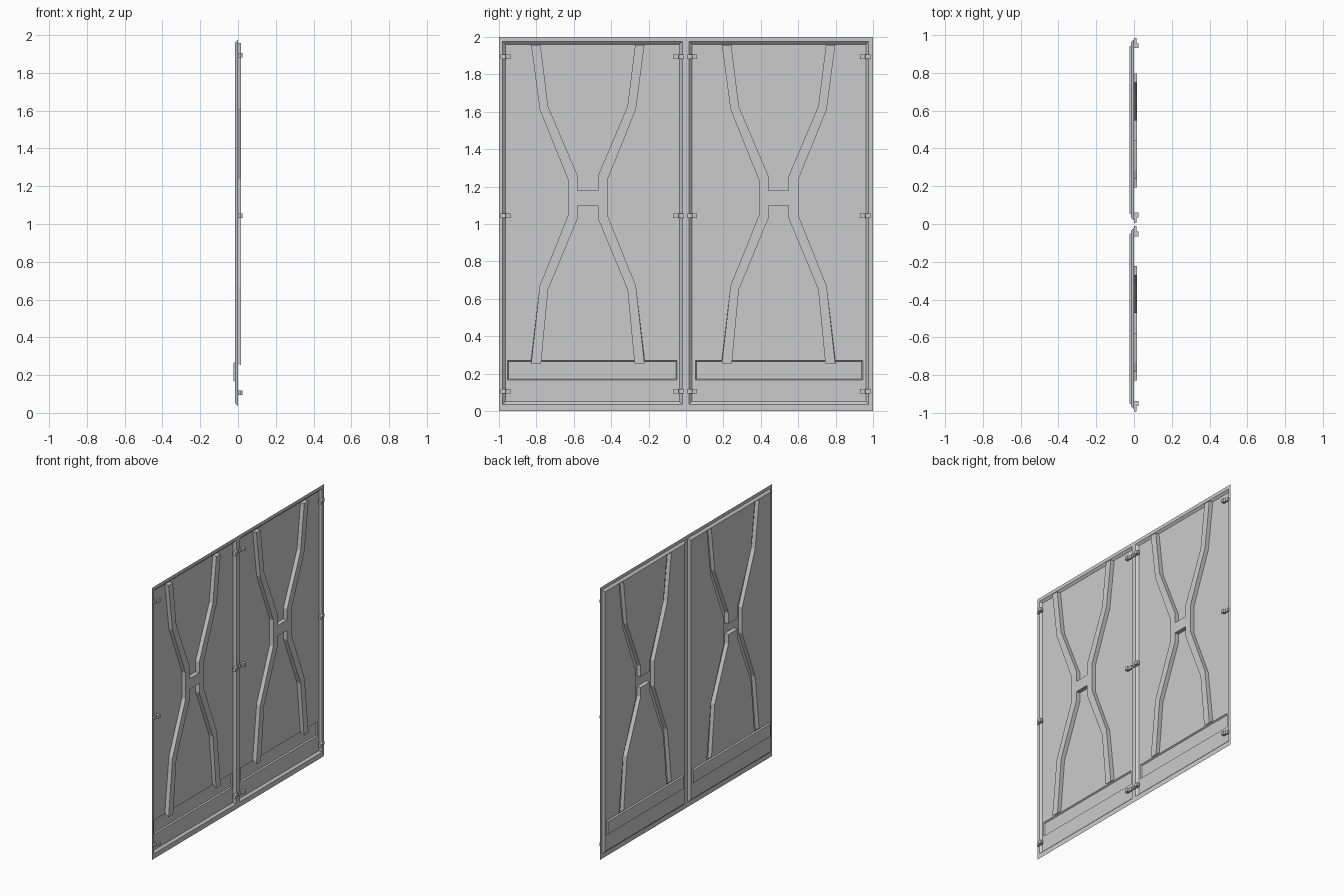
import bpy, bmesh

if "Cube" in bpy.data.objects:
    bpy.data.objects.remove(bpy.data.objects["Cube"])

FLANGE_X, PAN_X, POCKET_X, RIB_X = 0.0, -0.015, -0.024, 0.015

# (pan y range, rib centre, pocket y range)
DOORS = {
    "left": ((-0.98, -0.02), -0.525, (-0.955, -0.048)),
    "right": ((0.017, 0.977), 0.495, (0.05, 0.945)),
}
PAN_Z = (0.036, 1.975)


def rect(y, z, inset=0.0):
    return [(y[0] + inset, z[0] + inset), (y[1] - inset, z[0] + inset),
            (y[1] - inset, z[1] - inset), (y[0] + inset, z[1] - inset)]


def ring(bm, pts, x):
    verts = [bm.verts.new((x, y, z)) for y, z in pts]
    edges = [bm.edges.new((a, b)) for a, b in zip(verts, verts[1:] + verts[:1])]
    return verts, edges


def bridge(bm, a, b):
    n = len(a[0])
    for i in range(n):
        j = (i + 1) % n
        bm.faces.new((a[0][i], a[0][j], b[0][j], b[0][i]))


def fill(bm, *rings):
    edges = [e for r in rings for e in r[1]]
    bmesh.ops.triangle_fill(bm, use_beauty=True, edges=edges, normal=(1, 0, 0))


def finish(bm, name, sheet=True):
    bmesh.ops.recalc_face_normals(bm, faces=bm.faces)
    if sheet and sum(f.normal.x * f.calc_area() for f in bm.faces) < 0:
        bmesh.ops.reverse_faces(bm, faces=bm.faces)
    mesh = bpy.data.meshes.new(name)
    bm.to_mesh(mesh)
    bm.free()
    ob = bpy.data.objects.new(name, mesh)
    bpy.context.collection.objects.link(ob)
    return ob


def rib_outline(yc, bottom):
    # right half of the X-shaped rib, from lower crotch round to upper crotch
    half = [(0.054, 1.10), (0.054, 1.03), (0.212, 0.65), (0.25, bottom),
            (0.303, bottom), (0.257, 0.67), (0.106, 1.045), (0.106, 1.237),
            (0.257, 1.612), (0.303, 1.957), (0.253, 1.957), (0.212, 1.628),
            (0.054, 1.257), (0.054, 1.178)]
    return [(yc + y, z) for y, z in half] + [(yc - y, z) for y, z in reversed(half)]


# flat outer frame with two openings
bm = bmesh.new()
fill(bm, ring(bm, rect((-1, 1), (0, 2)), FLANGE_X),
     *[ring(bm, rect(d[0], PAN_Z), FLANGE_X) for d in DOORS.values()])
finish(bm, "outer_frame")

# pressed door panels: sunken pan, raised rib and bottom pocket in one sheet
for side, (pan_y, rib_y, pocket_y) in DOORS.items():
    bm = bmesh.new()
    lip = ring(bm, rect(pan_y, PAN_Z), FLANGE_X)
    floor = ring(bm, rect(pan_y, PAN_Z, 0.015), PAN_X)
    rib_base = ring(bm, rib_outline(rib_y, 0.276), PAN_X)
    rib_front = ring(bm, rib_outline(rib_y, 0.253), RIB_X)
    pocket_edge = ring(bm, rect(pocket_y, (0.165, 0.27)), PAN_X)
    pocket_floor = ring(bm, rect(pocket_y, (0.165, 0.27), 0.006), POCKET_X)
    bridge(bm, lip, floor)
    bridge(bm, rib_base, rib_front)
    bridge(bm, pocket_edge, pocket_floor)
    fill(bm, floor, rib_base, pocket_edge)
    bm.faces.new(rib_front[0])
    bm.faces.new(pocket_floor[0])
    finish(bm, side + "_door_panel")


# retaining clips: stepped profile in x-y, extruded along z
def clip(name, y, direction, z):
    profile = [(0, 0), (0.012, 0), (0.012, 0.026), (0.024, 0.03),
               (0.024, 0.055), (0.003, 0.055), (0.0, 0.05)]
    bm = bmesh.new()
    face = bm.faces.new([bm.verts.new((x, y + direction * d, z - 0.012)) for x, d in profile])
    ext = bmesh.ops.extrude_face_region(bm, geom=[face])["geom"]
    bmesh.ops.translate(bm, vec=(0, 0, 0.024),
                        verts=[v for v in ext if isinstance(v, bmesh.types.BMVert)])
    finish(bm, name, sheet=False)


for row, z in zip(("lower", "middle", "upper"), (0.106, 1.043, 1.893)):
    for side, (pan_y, _, _) in DOORS.items():
        clip(f"{side}_door_{row}_clip_a", pan_y[0] - 0.012, 1, z)
        clip(f"{side}_door_{row}_clip_b", pan_y[1] + 0.009, -1, z)
